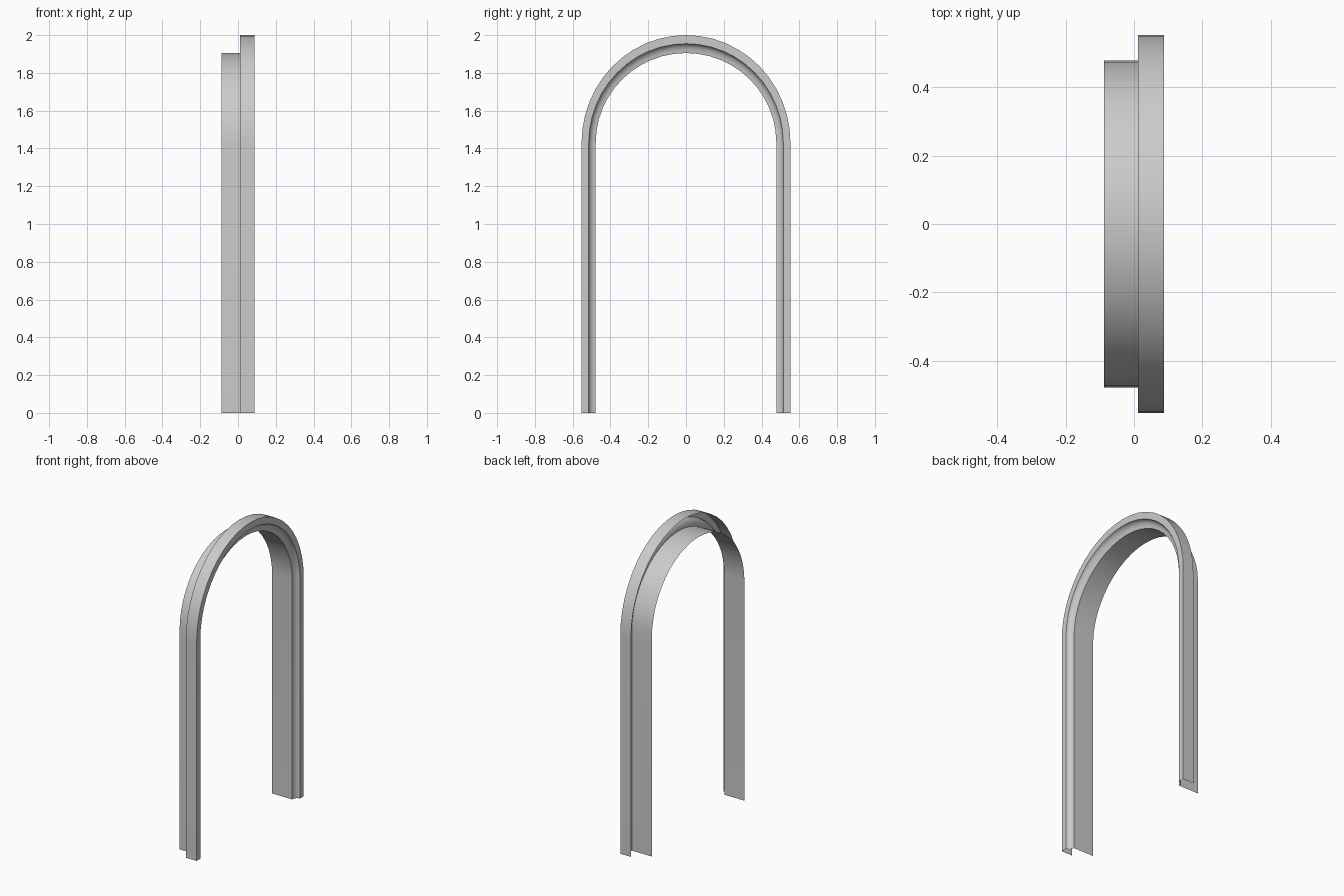
import bpy, bmesh, math

if "Cube" in bpy.data.objects:
    bpy.data.objects.remove(bpy.data.objects["Cube"])

SPRING = 1.43   # height where the arch begins
SEG = 24        # arch segments
# open moulding section: depth x, half width, arch rise
cove = []
for i in range(5):
    a = math.radians(90 * i / 4)
    cove.append((0.057 + 0.031 * (1 - math.cos(a)),
                 0.478 + 0.037 * math.sin(a),
                 0.475 + 0.05 * math.sin(a)))
section = [(-0.088, 0.478, 0.475)] + cove + [(0.088, 0.553, 0.57), (0.011, 0.553, 0.57)]


def path(half, rise):
    """Leg, elliptical arch, leg."""
    pts = [(-half, 0)]
    for i in range(SEG + 1):
        a = math.pi * (1 - i / SEG)
        pts.append((half * math.cos(a), SPRING + rise * math.sin(a)))
    return pts + [(half, 0)]


# arched door frame swept along the opening
bm = bmesh.new()
rails = [[bm.verts.new((x, y, z)) for y, z in path(h, r)] for x, h, r in section]
for a, b in zip(rails, rails[1:]):
    for i in range(len(a) - 1):
        bm.faces.new((a[i], a[i + 1], b[i + 1], b[i]))
bmesh.ops.recalc_face_normals(bm, faces=bm.faces)
# jamb inner side must face the opening
bm.faces.ensure_lookup_table()
f = bm.faces[0]
if f.normal.y < 0:
    bmesh.ops.reverse_faces(bm, faces=bm.faces)
mesh = bpy.data.meshes.new("arched_door_frame")
bm.to_mesh(mesh)
bm.free()
frame = bpy.data.objects.new("arched_door_frame", mesh)
bpy.context.collection.objects.link(frame)
bpy.context.view_layer.objects.active = frame
frame.select_set(True)
bpy.ops.object.shade_smooth_by_angle(angle=math.radians(30))
